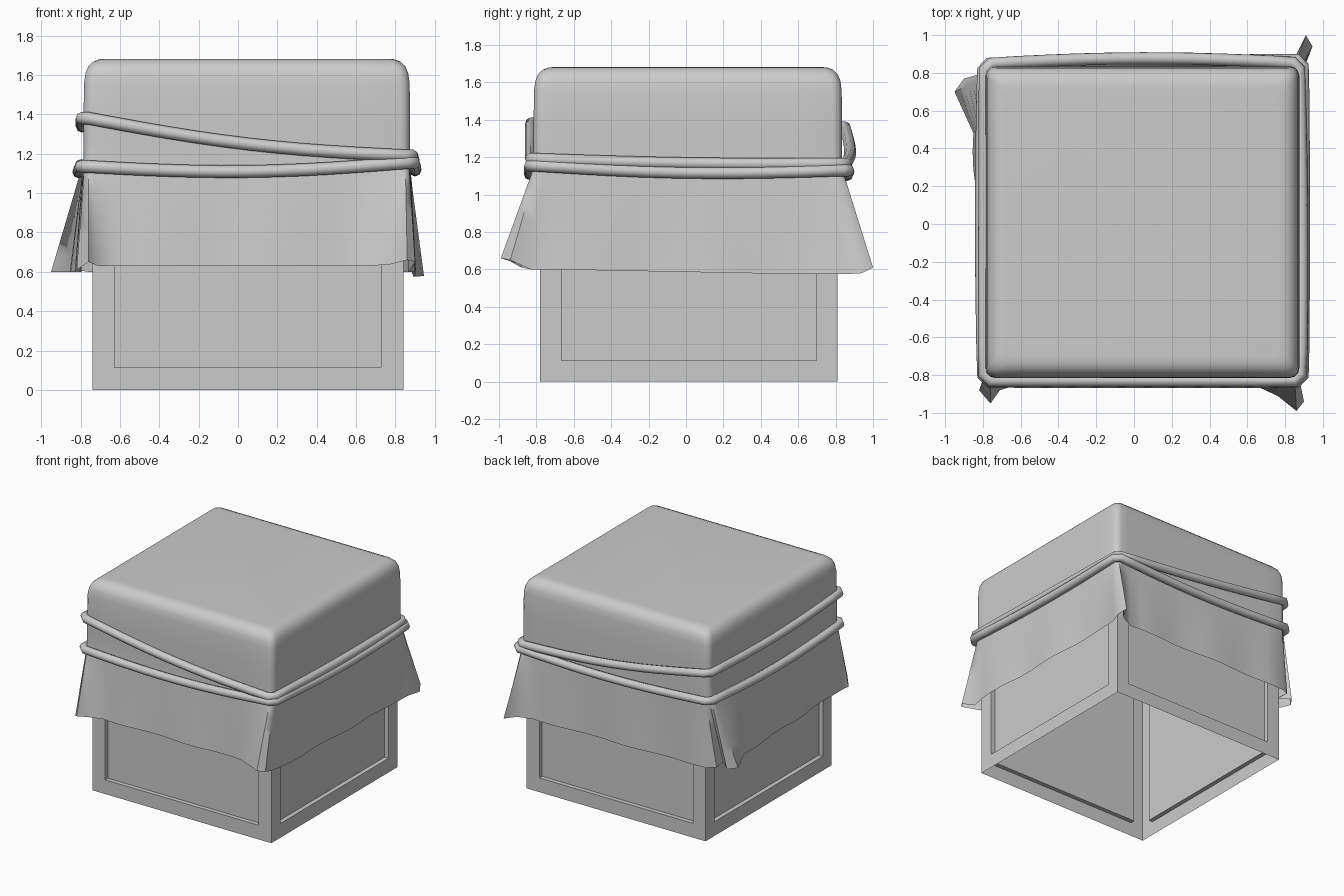
import bpy, bmesh, math
from mathutils import Vector

if "Cube" in bpy.data.objects:
    bpy.data.objects.remove(bpy.data.objects["Cube"])


def finish(name, bm, angle=None):
    me = bpy.data.meshes.new(name)
    bmesh.ops.recalc_face_normals(bm, faces=bm.faces[:])
    bm.to_mesh(me)
    bm.free()
    ob = bpy.data.objects.new(name, me)
    bpy.context.collection.objects.link(ob)
    if angle:
        bpy.ops.object.select_all(action='DESELECT')
        bpy.context.view_layer.objects.active = ob
        ob.select_set(True)
        bpy.ops.object.shade_smooth_by_angle(angle=math.radians(angle))
    return ob


# Crate: open-bottomed box with a recessed panel on each wall
bm = bmesh.new()
bmesh.ops.create_cube(bm, size=1)
for v in bm.verts:
    v.co = Vector((0.05 + v.co.x * 1.58, 0.015 + v.co.y * 1.59, (v.co.z + 0.5) * 1.6))
bm.normal_update()
bottom = [f for f in bm.faces if f.normal.z < -0.5]
bmesh.ops.delete(bm, geom=bottom, context='FACES_ONLY')
walls = [f for f in bm.faces if abs(f.normal.z) < 0.5]
bmesh.ops.inset_individual(bm, faces=walls, thickness=0.16, depth=0)
for f in walls:
    shift = f.normal * -0.035
    r = bmesh.ops.extrude_discrete_faces(bm, faces=[f])
    for v in r['faces'][0].verts:
        v.co += shift
finish("crate", bm)

# Cloth: hem points around each corner flap, counter-clockwise from front left
X0, X1, Y0, Y1, R = -0.785, 0.875, -0.815, 0.835, 0.05
HEM = [
    [(-0.80, -0.68, .60), (-0.80, -0.83, .60), (-0.82, -0.88, .61), (-0.76, -0.95, .65),
     (-0.71, -0.88, .63), (-0.60, -0.845, .63)],
    [(0.62, -0.845, .63), (0.76, -0.91, .635), (0.86, -0.99, .66), (0.90, -0.94, .65),
     (0.865, -0.83, .60), (0.89, -0.70, .60)],
    [(0.90, 0.60, .575), (0.91, 0.85, .575), (0.945, 0.94, .58), (0.91, 1.00, .61),
     (0.86, 0.90, .60), (0.75, 0.85, .59)],
    [(-0.60, 0.84, .60), (-0.76, 0.835, .60), (-0.83, 0.80, .61), (-0.82, 0.70, .61),
     (-0.90, 0.77, .60), (-0.95, 0.70, .60), (-0.85, 0.48, .60)],
]
CENTRES = [(X0 + R, Y0 + R), (X1 - R, Y0 + R), (X1 - R, Y1 - R), (X0 + R, Y1 - R)]


def to_edge(p, horizontal, low):
    if horizontal:
        return Vector((p.x, Y0 if low else Y1))
    return Vector((X1 if low else X0, p.y))


upper, lower = [], []
for c, pts in enumerate(HEM):
    n = len(pts)
    pts = [Vector(p) for p in pts]
    for i, p in enumerate(pts):
        if i == 0:
            side = (c - 1) % 4
            u = to_edge(p, side % 2 == 0, side < 2)
        elif i == n - 1:
            u = to_edge(p, c % 2 == 0, c < 2)
        else:
            a = math.pi + c * math.pi / 2 + (i - 1) / (n - 3) * math.pi / 2
            u = Vector(CENTRES[c]) + Vector((math.cos(a), math.sin(a))) * R
        upper.append(u)
        lower.append(p)
    # long side to the next corner, with soft waves
    q = Vector(HEM[(c + 1) % 4][0])
    ulast, unext = upper[-1], to_edge(q, c % 2 == 0, c < 2)
    out = Vector([(0, -1, 0), (1, 0, 0), (0, 1, 0), (-1, 0, 0)][c])
    for k in range(1, 12):
        t = k / 12
        upper.append(ulast.lerp(unext, t))
        lower.append(pts[-1].lerp(q, t) + out * 0.01 * math.sin(t * math.pi * 4))

mid = Vector(((X0 + X1) / 2, (Y0 + Y1) / 2))
half = Vector(((X1 - X0) / 2, (Y1 - Y0) / 2))
bm = bmesh.new()
rings = []
for inset, z in [(.11, 1.682), (.08, 1.68), (.05, 1.668), (.025, 1.645), (.01, 1.61),
                 (.003, 1.56), (0, 1.4), (0, 1.25), (0, 1.16)]:
    k = [1 - inset / half.x, 1 - inset / half.y]
    rings.append([bm.verts.new((mid.x + (u.x - mid.x) * k[0], mid.y + (u.y - mid.y) * k[1], z))
                  for u in upper])
for t in (.1, .25, .4, .55, .7, .85, 1):
    rings.append([bm.verts.new(Vector((u.x, u.y, 1.16)).lerp(p, t))
                  for u, p in zip(upper, lower)])
bm.faces.new(rings[0])
for a, b in zip(rings, rings[1:]):
    for i in range(len(a)):
        j = (i + 1) % len(a)
        bm.faces.new((a[i], a[j], b[j], b[i]))
finish("cloth_cover", bm, 50)


# Ropes: two loops, given as corner heights, sag and outward bow per side
def rope(name, corners, heights, sags, bows, radius=0.032):
    path = []
    for c in range(4):
        p, q = Vector(corners[c]), Vector(corners[(c + 1) % 4])
        d = (q - p).normalized()
        out = Vector((d.y, -d.x))
        for k in range(13):
            t = k / 12
            s = 0.035 + t * ((q - p).length - 0.07)
            bow = math.sin(math.pi * t)
            xy = p + d * s + out * bows[c] * bow
            z = heights[c] * (1 - t) + heights[(c + 1) % 4] * t - sags[c] * bow
            path.append((xy.x, xy.y, z))
    cu = bpy.data.curves.new(name, 'CURVE')
    cu.dimensions = '3D'
    cu.bevel_depth = radius
    cu.bevel_resolution = 2
    sp = cu.splines.new('POLY')
    sp.points.add(len(path) - 1)
    for pt, co in zip(sp.points, path):
        pt.co = (*co, 1)
    sp.use_cyclic_u = True
    sp.use_smooth = True
    ob = bpy.data.objects.new(name, cu)
    bpy.context.collection.objects.link(ob)
    bpy.ops.object.select_all(action='DESELECT')
    bpy.context.view_layer.objects.active = ob
    ob.select_set(True)
    bpy.ops.object.convert(target='MESH')


rope("lower_rope", [(-0.80, -0.835), (0.895, -0.835), (0.895, 0.87), (-0.80, 0.85)],
     [1.135, 1.155, 1.13, 1.14], [.035, .025, .03, .03], [.0, .005, .0, .01])
rope("upper_rope", [(-0.795, -0.83), (0.885, -0.83), (0.875, 0.855), (-0.79, 0.85)],
     [1.38, 1.19, 1.165, 1.36], [.035, .01, .03, .03], [.0, .01, .025, .0])
